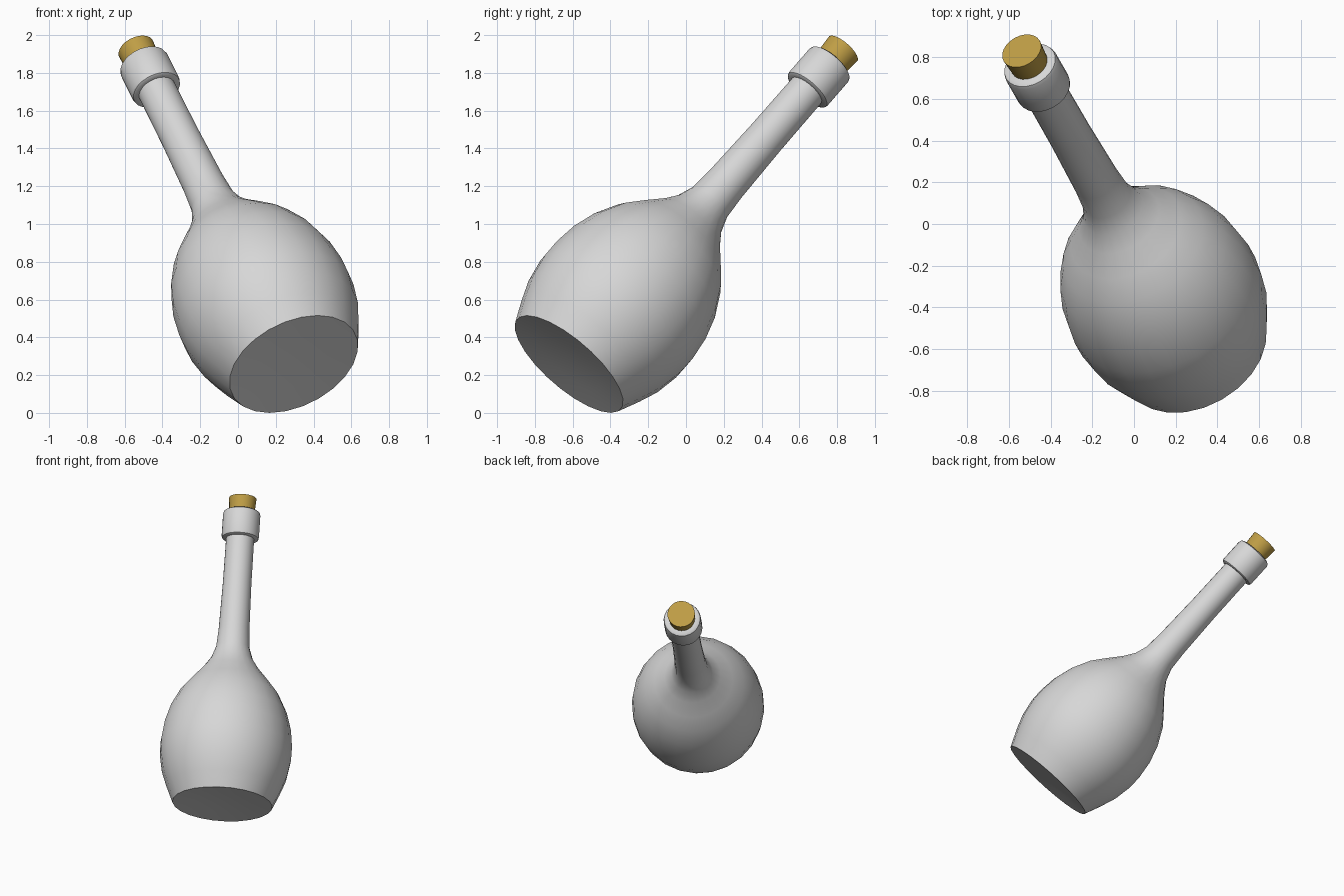
import bpy, bmesh, math
from mathutils import Vector

cube = bpy.data.objects.get("Cube")
if cube:
    bpy.data.objects.remove(cube, do_unlink=True)

# The bottle leans: base centre and direction of its axis
BASE = Vector((0.295, -0.62, 0.258))
AXIS = Vector((-0.353, 0.614, 0.706)).normalized()
SIDES = 24


def material(name, color):
    mat = bpy.data.materials.new(name)
    mat.use_nodes = True
    mat.diffuse_color = (*color, 1)
    mat.node_tree.nodes["Principled BSDF"].inputs["Base Color"].default_value = (*color, 1)
    return mat


def lathe(name, profile, mat):
    """Spin (radius, height) points round the leaning axis; radius 0 closes an end."""
    bm = bmesh.new()
    verts = [bm.verts.new((r, 0, h)) for r, h in profile]
    edges = [bm.edges.new(pair) for pair in zip(verts, verts[1:])]
    bmesh.ops.spin(bm, geom=verts + edges, cent=(0, 0, 0), axis=(0, 0, 1),
                   angle=math.tau, steps=SIDES, use_merge=True)
    bmesh.ops.remove_doubles(bm, verts=bm.verts, dist=0.0005)
    bmesh.ops.recalc_face_normals(bm, faces=bm.faces)
    mesh = bpy.data.meshes.new(name)
    bm.to_mesh(mesh)
    bm.free()
    obj = bpy.data.objects.new(name, mesh)
    bpy.context.collection.objects.link(obj)
    obj.location = BASE
    obj.rotation_euler = AXIS.to_track_quat('Z', 'Y').to_euler()
    mesh.materials.append(mat)
    bpy.ops.object.select_all(action='DESELECT')
    obj.select_set(True)
    bpy.context.view_layer.objects.active = obj
    bpy.ops.object.shade_smooth_by_angle(angle=math.radians(40))
    return obj


glass = material("pale grey glass", (0.68, 0.68, 0.68))
cork_brown = material("golden cork", (0.52, 0.34, 0.06))

# Round body with a shallow hollow underneath, running up into the neck
lathe("bottle_body", [
    (0, 0.02), (0.2, 0.014), (0.364, 0), (0.415, 0.12), (0.455, 0.23),
    (0.478, 0.36), (0.479, 0.46), (0.463, 0.59), (0.425, 0.72), (0.36, 0.85),
    (0.285, 0.945), (0.205, 1.04), (0.152, 1.12), (0.122, 1.21),
    (0.112, 1.35), (0.104, 1.7), (0.102, 2.08)], glass)

# Thick collar with rounded edges around the mouth
lathe("mouth_collar", [
    (0.095, 2.05), (0.122, 2.05), (0.132, 2.056), (0.136, 2.07),
    (0.136, 2.235), (0.131, 2.252), (0.118, 2.26), (0.085, 2.26)], glass)

# Tapered stopper
lathe("cork_stopper", [(0, 2.15), (0.085, 2.15), (0.1, 2.364), (0, 2.364)], cork_brown)
